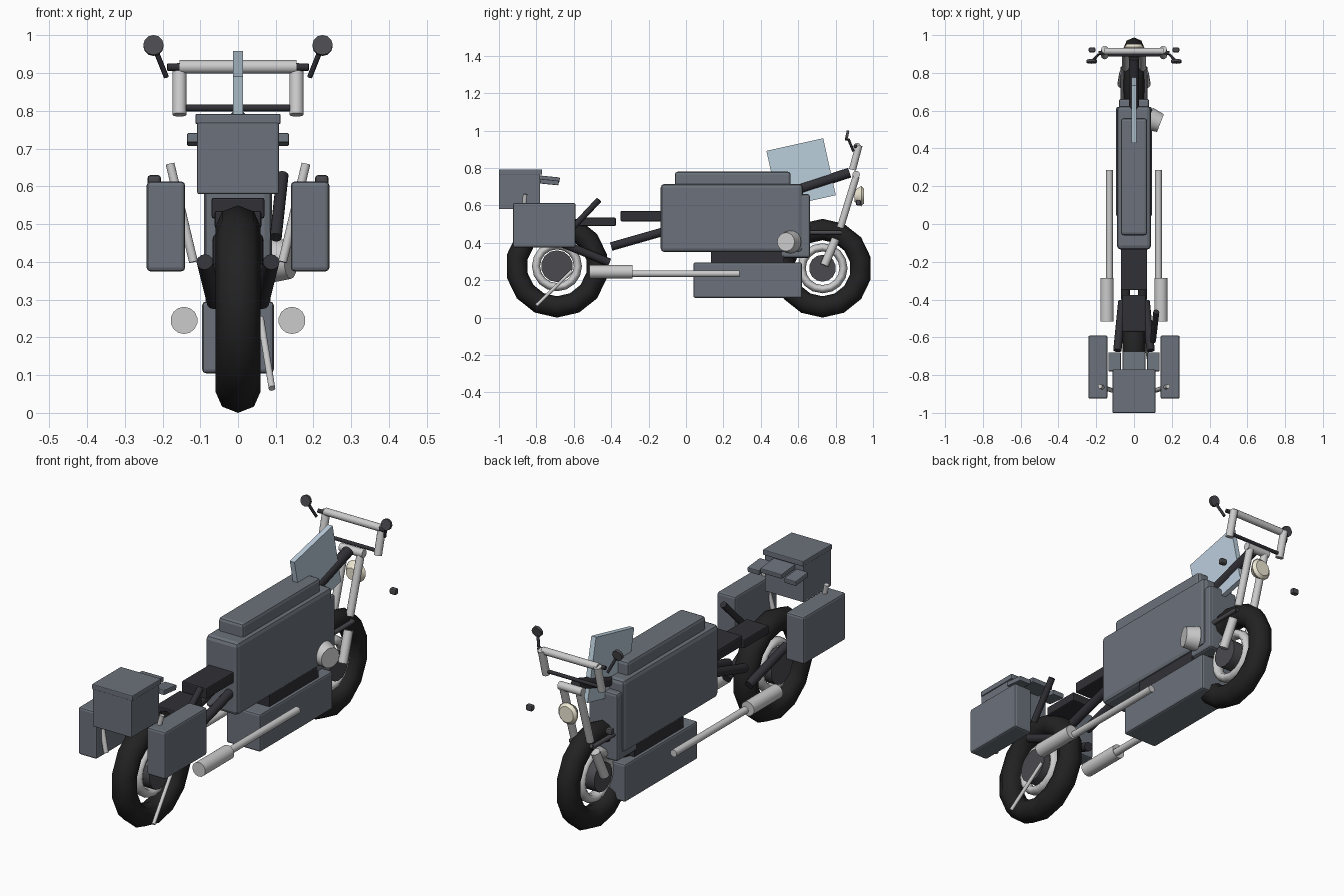
import bpy, math
from mathutils import Vector

if "Cube" in bpy.data.objects:
    bpy.data.objects.remove(bpy.data.objects["Cube"])


def material(name, color):
    m = bpy.data.materials.new(name)
    m.diffuse_color = color
    m.use_nodes = True
    m.node_tree.nodes["Principled BSDF"].inputs["Base Color"].default_value = m.diffuse_color
    return m


RUBBER = material("rubber", (0.016, 0.016, 0.016, 1))
DARK = material("dark_metal", (0.03, 0.03, 0.037, 1))
IRON = material("iron", (0.07, 0.07, 0.08, 1))
CHROME = material("chrome", (0.66, 0.66, 0.68, 1))
PAINT = material("paint", (0.15, 0.17, 0.20, 1))
GLASS = material("glass", (0.5, 0.62, 0.72, 0.6))
LENS = material("lens", (0.85, 0.8, 0.65, 1))


def finish(name, mat, smooth=True):
    o = bpy.context.object
    o.name = name
    o.data.materials.append(mat)
    if smooth:
        bpy.ops.object.shade_smooth_by_angle(angle=math.radians(40))
    return o


def box(name, x, y, z, mat=PAINT, bevel=0.0, rx=0.0):
    """Box from (min, max) ranges on each axis."""
    c = [(a + b) / 2 for a, b in (x, y, z)]
    bpy.ops.mesh.primitive_cube_add(size=1, location=c, rotation=(rx, 0, 0))
    o = bpy.context.object
    o.scale = [b - a for a, b in (x, y, z)]
    bpy.ops.object.transform_apply(location=False, rotation=False, scale=True)
    if bevel:
        m = o.modifiers.new("bevel", 'BEVEL')
        m.width, m.segments = bevel, 2
    return finish(name, mat, False)


def tube(name, a, b, r, mat, r2=None, sides=12):
    """Cylinder or cone between two points."""
    a, b = Vector(a), Vector(b)
    bpy.ops.mesh.primitive_cone_add(vertices=sides, radius1=r, radius2=r if r2 is None else r2,
                                    depth=(b - a).length, location=(a + b) / 2)
    bpy.context.object.rotation_euler = (b - a).to_track_quat('Z', 'Y').to_euler()
    return finish(name, mat)


def pair(name, a, b, r, mat, **k):
    """The same tube on both sides."""
    for s, side in ((-1, "left"), (1, "right")):
        tube(f"{side}_{name}", (s * a[0], *a[1:]), (s * b[0], *b[1:]), r, mat, **k)


def torus(name, y, z, major, minor, mat, width, seg, sides):
    bpy.ops.mesh.primitive_torus_add(major_segments=seg, minor_segments=sides, major_radius=major,
                                     minor_radius=minor, location=(0, y, z),
                                     rotation=(0, math.pi / 2, 0))
    bpy.context.object.scale.z = width / minor
    o = finish(name, mat, False)
    bpy.ops.object.shade_smooth()
    return o


# Wheels: tyre, rim, hub
for n, y, r, w, hub in (("rear", -0.69, 0.275, 0.06, 0.085), ("front", 0.73, 0.264, 0.055, 0.072)):
    torus(n + "_tyre", y, r, r - 0.057, 0.057, RUBBER, w, 14, 8)
    torus(n + "_rim", y, r, 0.112, 0.022, CHROME, 0.03, 16, 8)
    tube(n + "_hub", (-0.05, y, r), (0.05, y, r), hub, IRON, sides=14)

# Main body, tank cover, engine
box("main_body", (-0.09, 0.09), (-0.135, 0.625), (0.35, 0.715), bevel=0.02)
box("tank_cover", (-0.07, 0.07), (-0.06, 0.56), (0.70, 0.78), bevel=0.015)
box("front_cowl", (-0.08, 0.08), (0.50, 0.663), (0.32, 0.66), bevel=0.012)
box("engine_case", (-0.095, 0.095), (0.04, 0.62), (0.105, 0.295), bevel=0.01)
box("engine_mount", (-0.08, 0.08), (0.135, 0.525), (0.29, 0.36), DARK)
tube("air_filter", (0.078, 0.558, 0.405), (0.14, 0.534, 0.405), 0.062, CHROME, r2=0.05, sides=16)

# Seats
box("rider_seat", (-0.07, 0.07), (-0.35, -0.12), (0.515, 0.57), DARK, 0.006)
box("passenger_seat", (-0.062, 0.062), (-0.57, -0.375), (0.49, 0.535), DARK, 0.006)

# Top case with backrest pads
box("top_case", (-0.108, 0.108), (-1.0, -0.78), (0.58, 0.77), bevel=0.004)
box("top_case_lid", (-0.113, 0.113), (-1.0, -0.77), (0.765, 0.792), bevel=0.004)
box("backrest_pad", (-0.06, 0.06), (-0.79, -0.675), (0.73, 0.755), PAINT, 0.004, -0.1)
for s, n in ((-1, "left"), (1, "right")):
    x = sorted((s * 0.07, s * 0.135))
    box(n + "_backrest_pad", x, (-0.78, -0.68), (0.712, 0.737), PAINT, 0.004, -0.1)
    # Panniers and indicators
    box(n + "_pannier", sorted((s * 0.14, s * 0.242)), (-0.925, -0.59), (0.375, 0.613), bevel=0.01)
    box(n + "_indicator", sorted((s * 0.204, s * 0.24)), (0.908, 0.935), (0.60, 0.63), IRON, 0.008)

# Rear struts, frame, swing arm, stand
pair("rear_strut", (0.18, -0.86, 0.66), (0.118, -0.88, 0.40), 0.012, CHROME)
pair("swing_arm", (0.088, -0.67, 0.40), (0.062, -0.41, 0.295), 0.022, DARK)
pair("frame_tube", (0.045, -0.40, 0.38), (0.045, -0.12, 0.46), 0.023, DARK)
tube("rear_damper", (0.118, -0.465, 0.63), (0.10, -0.62, 0.465), 0.016, DARK)
tube("side_stand", (0.06, -0.61, 0.25), (0.09, -0.80, 0.065), 0.009, CHROME)

# Exhausts
pair("exhaust_pipe", (0.13, -0.30, 0.235), (0.13, 0.285, 0.235), 0.018, CHROME)
pair("muffler", (0.143, -0.515, 0.245), (0.143, -0.285, 0.245), 0.036, CHROME, sides=14)

# Front end: neck, fork, fender braces, headlight
tube("neck", (0, 0.55, 0.67), (0, 0.875, 0.775), 0.027, DARK)
pair("fork_upper", (0.045, 0.91, 0.755), (0.045, 0.825, 0.48), 0.019, CHROME)
pair("fork_lower", (0.055, 0.80, 0.42), (0.065, 0.74, 0.28), 0.023, CHROME)
tube("fork_clamp", (-0.065, 0.91, 0.765), (0.065, 0.91, 0.765), 0.02, CHROME)
pair("fender_brace", (0.06, 0.66, 0.455), (0.06, 0.83, 0.455), 0.011, IRON)
tube("brace_bridge", (-0.065, 0.825, 0.455), (0.065, 0.825, 0.455), 0.011, IRON)
tube("headlight_shell", (0, 0.90, 0.65), (0, 0.937, 0.65), 0.03, LENS, r2=0.055, sides=14)
tube("headlight_lens", (0, 0.937, 0.65), (0, 0.952, 0.65), 0.052, LENS, r2=0.04, sides=14)

# Windshield plate
box("windshield", (-0.013, 0.013), (0.46, 0.771), (0.617, 0.929), GLASS, 0, 0.0)
bpy.context.object.rotation_euler.x = math.radians(12.5)

# Handlebars
tube("handlebar", (-0.155, 0.915, 0.917), (0.155, 0.915, 0.917), 0.018, CHROME)
pair("bar_riser", (0.155, 0.89, 0.79), (0.155, 0.925, 0.922), 0.019, CHROME)
tube("cross_bar", (-0.14, 0.895, 0.808), (0.14, 0.895, 0.808), 0.009, DARK)
pair("bar_end", (0.15, 0.908, 0.916), (0.187, 0.905, 0.916), 0.01, DARK)

# Mirrors
pair("mirror_stalk", (0.19, 0.895, 0.89), (0.216, 0.868, 0.955), 0.007, DARK)
pair("mirror", (0.224, 0.854, 0.975), (0.224, 0.868, 0.972), 0.027, IRON)
